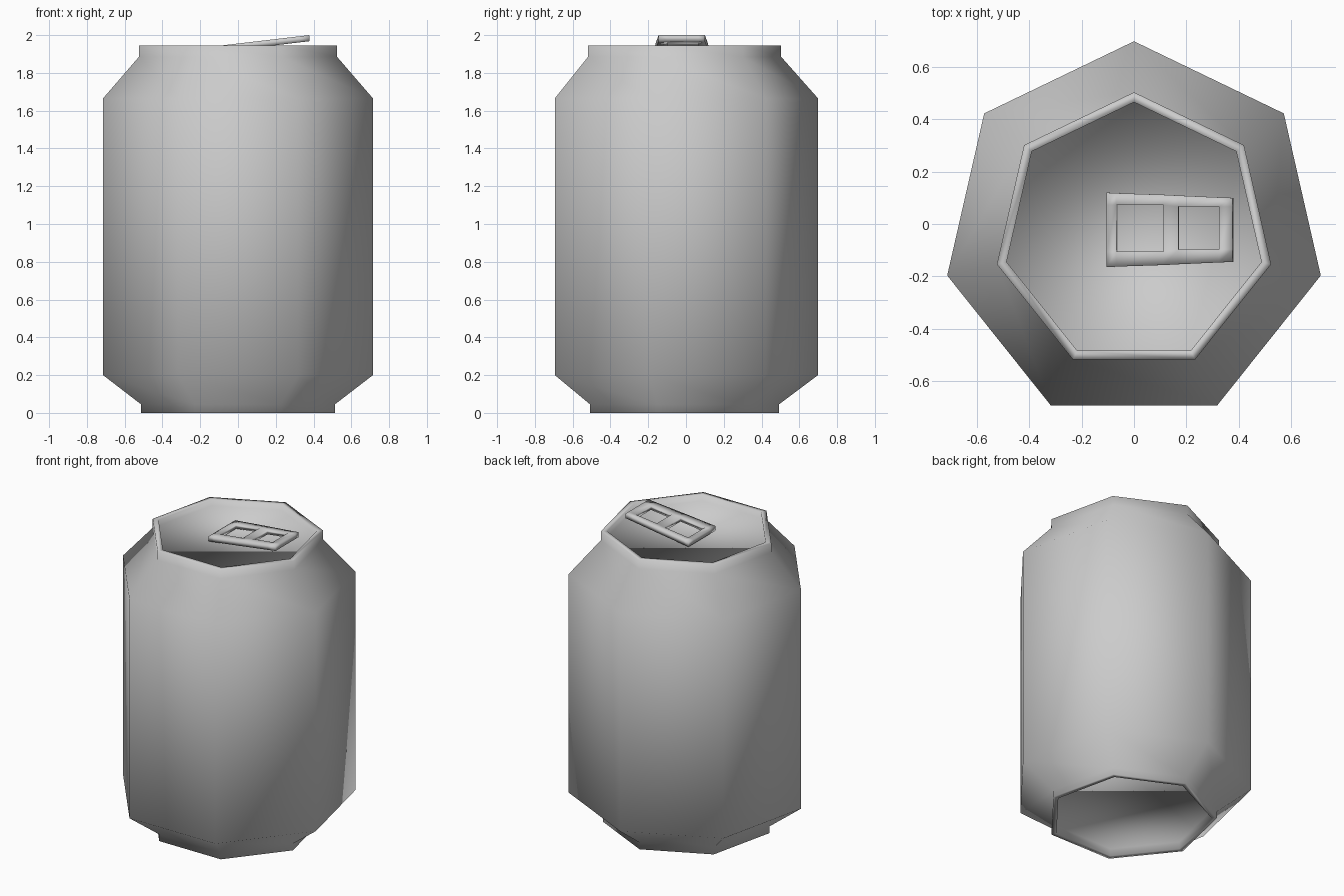
import bpy, bmesh, math

if "Cube" in bpy.data.objects:
    bpy.data.objects.remove(bpy.data.objects["Cube"])

SIDES = 7
CENTRE_Y = -0.034


def finish(name, bm):
    bmesh.ops.recalc_face_normals(bm, faces=bm.faces[:])
    mesh = bpy.data.meshes.new(name)
    bm.to_mesh(mesh)
    bm.free()
    for p in mesh.polygons:
        p.use_smooth = True
    obj = bpy.data.objects.new(name, mesh)
    bpy.context.collection.objects.link(obj)
    return obj


# Can body: seven-sided lathe, recessed lid and recessed base
profile = [(0.50, 1.905), (0.50, 1.945), (0.538, 1.945), (0.538, 1.885),
           (0.733, 1.665), (0.733, 0.20), (0.526, 0.045), (0.526, 0.0),
           (0.492, 0.0), (0.492, 0.05)]
bm = bmesh.new()
rings = []
for r, z in profile:
    ring = []
    for i in range(SIDES):
        a = math.pi / 2 + 2 * math.pi * i / SIDES
        ring.append(bm.verts.new((r * math.cos(a), CENTRE_Y + r * math.sin(a), z)))
    rings.append(ring)
for a, b in zip(rings, rings[1:]):
    for i in range(SIDES):
        j = (i + 1) % SIDES
        bm.faces.new((a[i], a[j], b[j], b[i]))
bm.faces.new(rings[0])
bm.faces.new(rings[-1])
finish("can_body", bm)

# Pull tab: tilted tapered plate with two finger holes
columns = [(-0.105, -0.165, 0.12), (-0.068, -0.163, 0.118), (0.112, -0.157, 0.112),
           (0.17, -0.154, 0.109), (0.325, -0.147, 0.102), (0.377, -0.145, 0.10)]
inner = [(-0.106, 0.073)] * 3 + [(-0.097, 0.066)] * 3
bm = bmesh.new()
grid = []
for (x, y0, y3), (y1, y2) in zip(columns, inner):
    z = 1.943 + (x + 0.105) * 0.118
    grid.append([bm.verts.new((x, y, z)) for y in (y0, y1, y2, y3)])
for i in range(5):
    for j in range(3):
        if j == 1 and i in (1, 3):
            continue
        bm.faces.new((grid[i][j], grid[i + 1][j], grid[i + 1][j + 1], grid[i][j + 1]))
top_faces = bm.faces[:]
result = bmesh.ops.extrude_face_region(bm, geom=top_faces, use_keep_orig=True)
lower = [v for v in result["geom"] if isinstance(v, bmesh.types.BMVert)]
bmesh.ops.translate(bm, verts=lower, vec=(0.003, 0, -0.032))
finish("pull_tab", bm)
